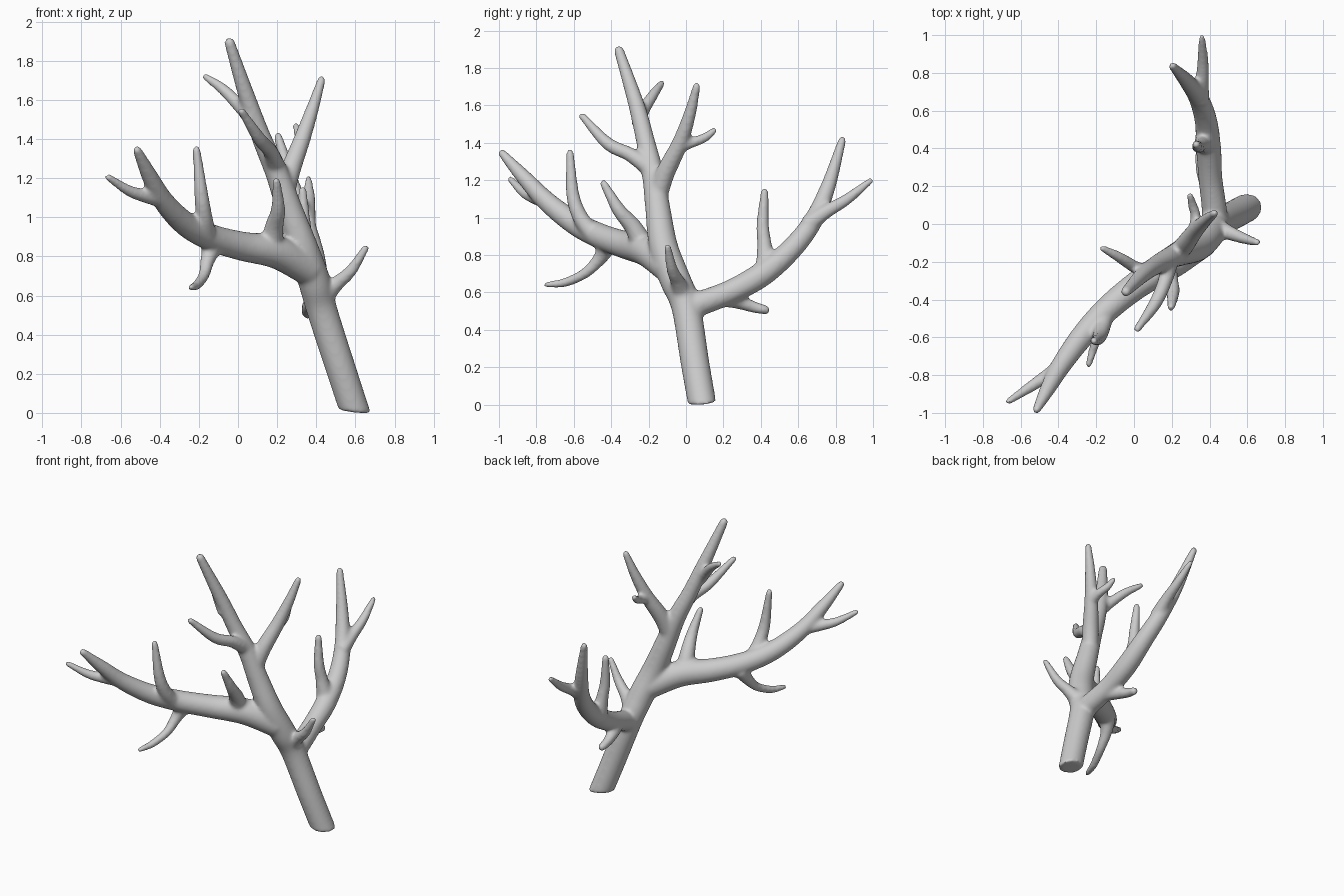
import bpy, bmesh, math
from mathutils import Vector

SIDES = 20


def spline(p0, p1, p2, p3, t):
    """Catmull-Rom interpolation of (x, y, z, radius)."""
    return 0.5 * (2 * p1 + (p2 - p0) * t + (2 * p0 - 5 * p1 + 4 * p2 - p3) * t * t
                  + (3 * p1 - p0 - 3 * p2 + p3) * t ** 3)


def limb(bm, *points):
    """Tapered round tube through (x, y, z, radius) points with a domed tip."""
    pts = [Vector(p) for p in points]
    ext = [2 * pts[0] - pts[1]] + pts + [2 * pts[-1] - pts[-2]]
    samples = []
    for i in range(len(pts) - 1):
        samples += [spline(*ext[i:i + 4], k / 8) for k in range(8)]
    samples.append(pts[-1])
    # domed end
    end = pts[-1]
    d = (samples[-1].xyz - samples[-2].xyz).normalized()
    for k in range(1, 5):
        a = k * math.pi / 2 / 4.3
        c = end.xyz + d * end.w * math.sin(a)
        samples.append(Vector((*c, end.w * math.cos(a))))
    rings = []
    side = None
    for i, s in enumerate(samples):
        a, b = samples[max(i - 1, 0)].xyz, samples[min(i + 1, len(samples) - 1)].xyz
        t = (b - a).normalized()
        side = (side or t.orthogonal())
        side = (side - t * side.dot(t)).normalized()
        up = t.cross(side)
        rings.append([bm.verts.new(s.xyz + s.w * (math.cos(q) * side + math.sin(q) * up))
                      for q in (j * math.tau / SIDES for j in range(SIDES))])
    for r0, r1 in zip(rings, rings[1:]):
        for j in range(SIDES):
            k = (j + 1) % SIDES
            bm.faces.new((r0[j], r0[k], r1[k], r1[j]))
    bm.faces.new(rings[0][::-1])
    bm.faces.new(rings[-1])


bm = bmesh.new()
# trunk and main leader, sawn off at a slight slant at the foot
limb(bm, (.632, .105, -.09, .076), (.53, .05, .22, .077), (.43, .0, .53, .079),
     (.39, -.06, .68, .083), (.333, -.12, .85, .078), (.262, -.15, 1.05, .068),
     (.2, -.175, 1.23, .06), (.122, -.215, 1.41, .051), (.05, -.265, 1.61, .044),
     (-.043, -.358, 1.9, .028))
cut = bmesh.ops.bisect_plane(bm, geom=bm.verts[:] + bm.edges[:] + bm.faces[:],
                             plane_co=(.597, .083, .015), plane_no=(.12, -.1, 1),
                             clear_inner=True)
bmesh.ops.holes_fill(bm, edges=[e for e in bm.edges if e.is_boundary], sides=0)
# leader twigs
limb(bm, (.07, -.26, 1.5, .035), (.0, -.225, 1.585, .034), (-.08, -.175, 1.665, .029),
     (-.165, -.13, 1.725, .019))
limb(bm, (.19, -.19, 1.27, .05), (.165, -.3, 1.345, .039), (.112, -.42, 1.405, .035),
     (.018, -.555, 1.55, .021))
# right fork and its twig
limb(bm, (.23, -.16, 1.08, .05), (.265, -.115, 1.235, .052), (.325, -.035, 1.4, .044),
     (.38, .02, 1.56, .034), (.427, .057, 1.71, .022))
limb(bm, (.325, -.03, 1.39, .035), (.325, .05, 1.415, .028), (.31, .1, 1.435, .026),
     (.297, .15, 1.473, .019))
# long front-left limb
limb(bm, (.365, -.09, .74, .085), (.2, -.205, .828, .085), (.02, -.32, .86, .075),
     (-.14, -.45, .905, .069), (-.27, -.59, .975, .063), (-.38, -.74, 1.09, .054),
     (-.45, -.86, 1.215, .043), (-.515, -.982, 1.35, .024))
# front-left limb twigs
limb(bm, (-.37, -.74, 1.09, .04), (-.47, -.81, 1.115, .036), (-.56, -.87, 1.145, .029),
     (-.663, -.938, 1.212, .019))
limb(bm, (-.16, -.5, .92, .05), (-.173, -.565, 1.01, .043), (-.188, -.605, 1.13, .036),
     (-.212, -.62, 1.355, .021))
limb(bm, (-.13, -.42, .86, .055), (-.155, -.46, .79, .038), (-.175, -.54, .71, .029),
     (-.212, -.65, .66, .025), (-.24, -.745, .648, .018))
limb(bm, (.17, -.23, .86, .06), (.185, -.285, .96, .048), (.205, -.36, 1.05, .037),
     (.197, -.44, 1.19, .022))
# back limb
limb(bm, (.43, -.01, .52, .07), (.425, .08, .55, .067), (.405, .24, .612, .064),
     (.395, .4, .7, .067), (.38, .55, .825, .06), (.34, .67, .975, .053),
     (.28, .755, 1.16, .042), (.205, .835, 1.42, .023))
# back limb twigs
limb(bm, (.35, .65, .97, .05), (.36, .75, 1.04, .038), (.365, .86, 1.105, .031),
     (.36, .985, 1.203, .019))
limb(bm, (.38, .43, .72, .06), (.355, .42, .86, .04), (.34, .41, .97, .034),
     (.33, .42, 1.145, .022))
limb(bm, (.4, .2, .58, .05), (.368, .28, .558, .04), (.355, .36, .53, .032),
     (.355, .425, .514, .026))
# small trunk twig
limb(bm, (.43, -.02, .6, .06), (.5, -.045, .665, .04), (.578, -.075, .735, .031),
     (.652, -.098, .85, .02))

bmesh.ops.recalc_face_normals(bm, faces=bm.faces[:])
mesh = bpy.data.meshes.new("bare_branch")
bm.to_mesh(mesh)
bm.free()
branch = bpy.data.objects.new("bare_branch", mesh)
bpy.context.collection.objects.link(branch)
bpy.context.view_layer.objects.active = branch
branch.select_set(True)

# fuse the limbs and soften the joints
fuse = branch.modifiers.new("fuse", 'REMESH')
fuse.mode = 'VOXEL'
fuse.voxel_size = 0.01
soften = branch.modifiers.new("soften", 'SMOOTH')
soften.factor = 0.5
soften.iterations = 14
for m in ("fuse", "soften"):
    bpy.ops.object.modifier_apply(modifier=m)
# rest the foot on the ground
low = min(v.co.z for v in branch.data.vertices)
for v in branch.data.vertices:
    v.co.z -= low
bpy.ops.object.shade_smooth()
